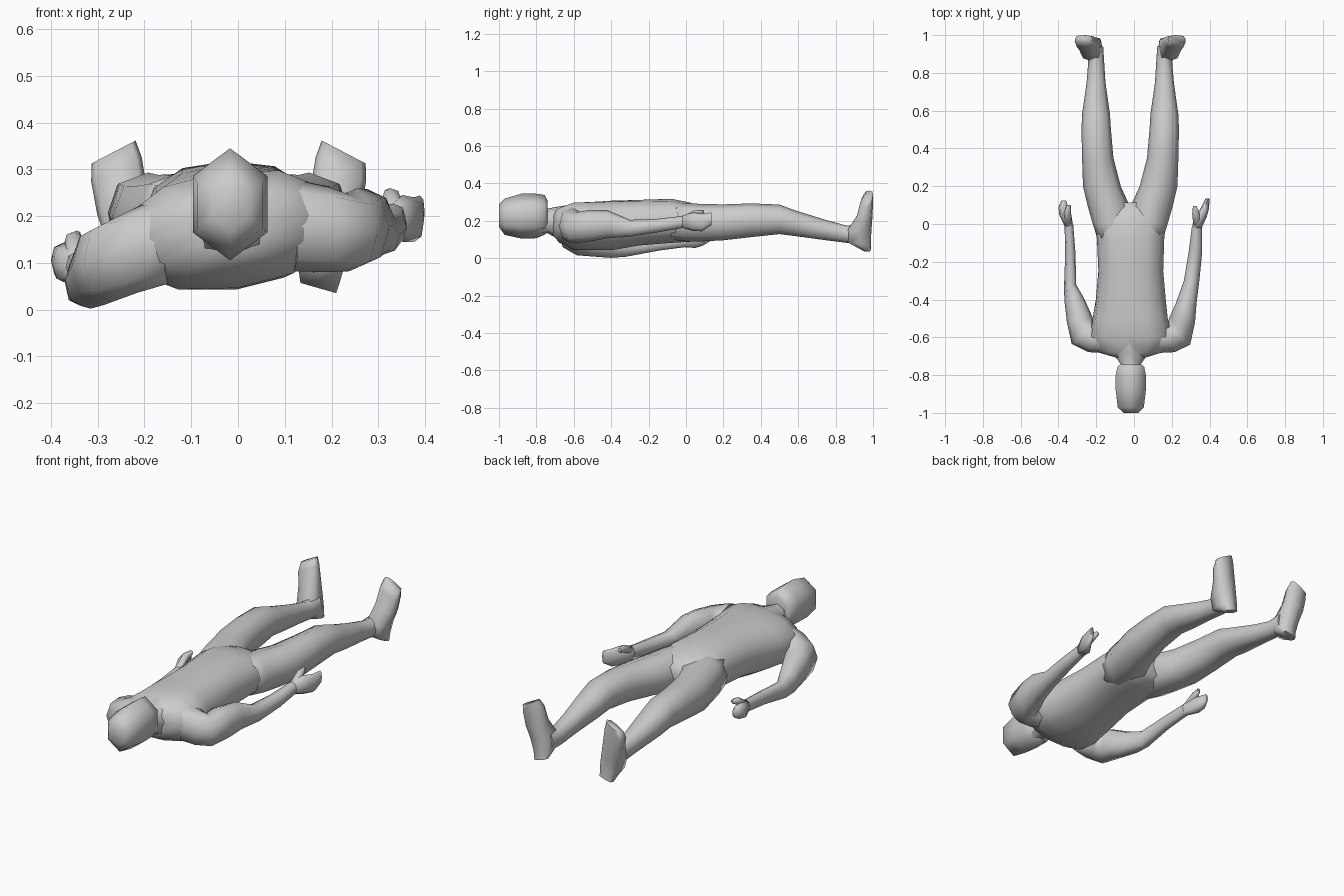
import bpy, bmesh
from math import sin, cos, pi, radians
from mathutils import Vector, Matrix

MID = -0.02  # body's own centre line, slightly off x = 0


def power(v, p):
    return (1 if v >= 0 else -1) * abs(v) ** p


def loft(name, sections, n=8, p=0.85, axis='Y', start=0.0, mirror=False):
    """Skin rounded sections (x, y, z, half_width, half_depth[, roll[, yaw in degrees]])."""
    bm = bmesh.new()
    rings = []
    for x, y, z, a, b, *turn in sections:
        roll, yaw = (turn + [0, 0])[:2]
        rot = Matrix.Rotation(radians(yaw), 3, 'Z') @ Matrix.Rotation(roll, 3, 'Y')
        ring = []
        for i in range(n):
            t = start + 2 * pi * i / n
            u, v = a * power(cos(t), p), b * power(sin(t), p)
            off = rot @ (Vector((u, 0, v)) if axis == 'Y' else Vector((u, v, 0)))
            co = Vector((x, y, z)) + off
            if mirror:
                co.x = 2 * MID - co.x
            ring.append(bm.verts.new(co))
        rings.append(ring)
    for r, s in zip(rings, rings[1:]):
        for i in range(n):
            j = (i + 1) % n
            bm.faces.new((r[i], r[j], s[j], s[i]))
    bm.faces.new(rings[0])
    bm.faces.new(rings[-1])
    bmesh.ops.recalc_face_normals(bm, faces=bm.faces)
    me = bpy.data.meshes.new(name)
    bm.to_mesh(me)
    bm.free()
    ob = bpy.data.objects.new(name, me)
    bpy.context.collection.objects.link(ob)
    bpy.ops.object.select_all(action='DESELECT')
    ob.select_set(True)
    bpy.context.view_layer.objects.active = ob
    bpy.ops.object.shade_smooth_by_angle(angle=radians(75))
    return ob


# head: six-sided, face up
loft("head", [
    (-0.017, -1.00, 0.228, 0.045, 0.060),
    (-0.017, -0.97, 0.222, 0.080, 0.097),
    (-0.017, -0.88, 0.225, 0.092, 0.120),
    (-0.017, -0.80, 0.226, 0.092, 0.119),
    (-0.017, -0.755, 0.232, 0.082, 0.106),
    (-0.017, -0.740, 0.228, 0.060, 0.080),
], n=6, p=1.0, start=pi / 2)

# neck, flaring into the chest
loft("neck", [
    (-0.017, -0.80, 0.200, 0.060, 0.080),
    (-0.017, -0.74, 0.200, 0.055, 0.066),
    (-0.017, -0.69, 0.190, 0.090, 0.085, -0.1),
    (-0.017, -0.60, 0.180, 0.120, 0.110, -0.1),
])

# torso, rolled a little so one shoulder is higher
loft("torso", [
    (-0.017, -0.71, 0.185, 0.070, 0.065, -0.14),
    (-0.020, -0.68, 0.177, 0.170, 0.090, -0.14),
    (-0.020, -0.60, 0.170, 0.225, 0.125, -0.14),
    (-0.020, -0.50, 0.172, 0.200, 0.130, -0.12),
    (-0.017, -0.40, 0.175, 0.186, 0.133, -0.10),
    (-0.017, -0.25, 0.190, 0.172, 0.122, -0.06),
    (-0.018, -0.08, 0.200, 0.178, 0.118, -0.02),
    (-0.020, 0.02, 0.193, 0.190, 0.105),
    (-0.020, 0.08, 0.190, 0.170, 0.085),
    (-0.020, 0.115, 0.190, 0.080, 0.065),
], n=12)

# legs and upturned feet, mirrored about the body line
leg = [
    (0.068, -0.08, 0.195, 0.085, 0.095),
    (0.080, 0.00, 0.192, 0.098, 0.102),
    (0.092, 0.09, 0.190, 0.112, 0.100),
    (0.130, 0.20, 0.192, 0.100, 0.096),
    (0.152, 0.35, 0.203, 0.083, 0.090),
    (0.160, 0.50, 0.208, 0.078, 0.079),
    (0.161, 0.58, 0.188, 0.074, 0.069),
    (0.161, 0.75, 0.150, 0.050, 0.054),
    (0.160, 0.86, 0.128, 0.042, 0.046),
    (0.168, 0.94, 0.130, 0.045, 0.055),
]
foot = [
    (0.172, 0.968, 0.046, 0.040, 0.020, 0.28),
    (0.175, 0.925, 0.090, 0.050, 0.063, 0.28),
    (0.188, 0.928, 0.155, 0.054, 0.064, 0.30),
    (0.207, 0.955, 0.225, 0.058, 0.042, 0.35),
    (0.220, 0.966, 0.300, 0.060, 0.034, 0.45),
    (0.226, 0.978, 0.337, 0.053, 0.022, 0.48),
]
for side, flip in (("right", False), ("left", True)):
    loft(side + "_leg", leg, mirror=flip)
    loft(side + "_foot", foot, p=0.65, axis='Z', mirror=flip)

# arms growing out of the chest: the +x arm lies higher than the -x arm
loft("raised_arm", [
    (0.120, -0.605, 0.180, 0.078, 0.098, 0, -84),
    (0.190, -0.605, 0.172, 0.078, 0.092, 0, -70),
    (0.238, -0.588, 0.164, 0.078, 0.082, 0, -40),
    (0.254, -0.510, 0.175, 0.070, 0.084, 0, -8),
    (0.276, -0.420, 0.182, 0.055, 0.076),
    (0.305, -0.300, 0.160, 0.041, 0.045),
    (0.325, -0.150, 0.175, 0.036, 0.036),
    (0.333, -0.010, 0.195, 0.026, 0.032),
])
loft("lowered_arm", [
    (-0.150, -0.605, 0.150, 0.078, 0.095, 0, 84),
    (-0.215, -0.605, 0.128, 0.078, 0.092, 0, 70),
    (-0.270, -0.585, 0.104, 0.078, 0.088, 0, 40),
    (-0.286, -0.510, 0.094, 0.070, 0.084, 0, 8),
    (-0.315, -0.400, 0.064, 0.054, 0.062),
    (-0.338, -0.320, 0.056, 0.032, 0.048),
    (-0.337, -0.150, 0.076, 0.027, 0.036),
    (-0.345, 0.000, 0.092, 0.023, 0.032),
])

# hands: mitten of fingers plus a thumb
loft("raised_hand", [
    (0.333, -0.020, 0.195, 0.026, 0.033),
    (0.352, 0.040, 0.195, 0.034, 0.050),
    (0.376, 0.085, 0.192, 0.022, 0.048),
    (0.389, 0.135, 0.210, 0.010, 0.034),
])
loft("raised_thumb", [
    (0.336, -0.020, 0.205, 0.020, 0.018),
    (0.328, 0.050, 0.237, 0.020, 0.022),
    (0.322, 0.095, 0.247, 0.010, 0.012),
])
loft("lowered_hand", [
    (-0.345, -0.010, 0.092, 0.023, 0.033),
    (-0.364, 0.050, 0.098, 0.032, 0.043),
    (-0.374, 0.090, 0.105, 0.026, 0.038),
    (-0.372, 0.125, 0.112, 0.012, 0.024),
])
loft("lowered_thumb", [
    (-0.347, -0.010, 0.102, 0.018, 0.018),
    (-0.352, 0.060, 0.145, 0.019, 0.021),
    (-0.345, 0.100, 0.157, 0.010, 0.012),
])
